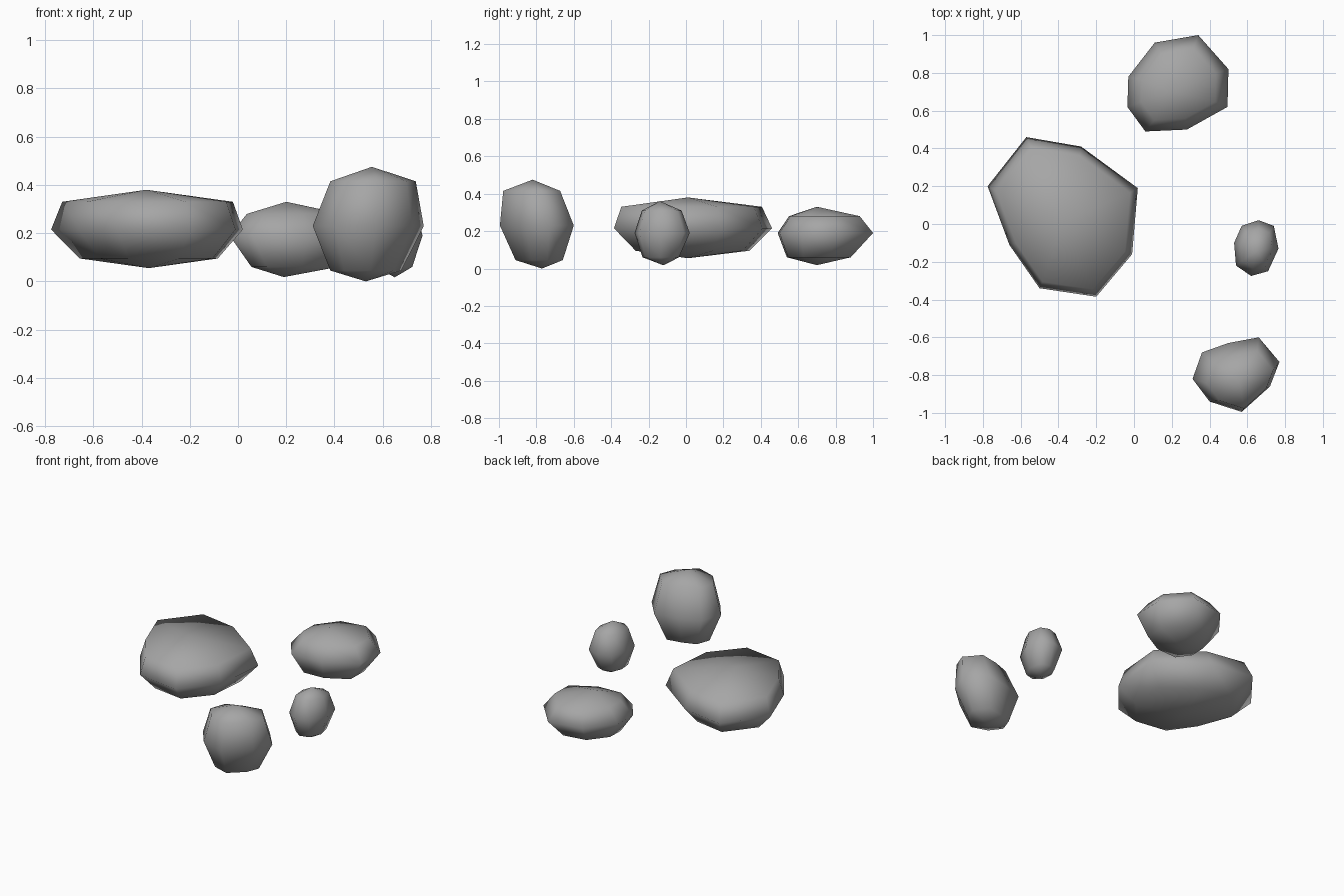
import bpy
import bmesh

cube = bpy.data.objects.get("Cube")
if cube:
    bpy.data.objects.remove(cube, do_unlink=True)

stone = bpy.data.materials.new("stone_grey")
stone.use_nodes = True
grey = (0.38, 0.38, 0.38, 1.0)
stone.diffuse_color = grey
stone.node_tree.nodes["Principled BSDF"].inputs["Base Color"].default_value = grey


def make_rock(name, outline, waist, upper, lower, top, bottom):
    """Loft a widest outline to scaled rings above and below, closed by two peaks.
    upper and lower are (scale, x centre, y centre, z); top and bottom are points."""
    cx = (min(p[0] for p in outline) + max(p[0] for p in outline)) / 2
    cy = (min(p[1] for p in outline) + max(p[1] for p in outline)) / 2
    bm = bmesh.new()
    rings = []
    for scale, x, y, z in (lower, (1, cx, cy, waist), upper):
        rings.append([bm.verts.new((x + (px - cx) * scale, y + (py - cy) * scale, z))
                      for px, py in outline])
    low, high = bm.verts.new(bottom), bm.verts.new(top)
    count = len(outline)
    for i in range(count):
        j = (i + 1) % count
        for a, b in zip(rings, rings[1:]):
            bm.faces.new((a[i], a[j], b[j], b[i]))
        bm.faces.new((rings[-1][i], rings[-1][j], high))
        bm.faces.new((rings[0][j], rings[0][i], low))
    bmesh.ops.recalc_face_normals(bm, faces=bm.faces)
    for face in bm.faces:
        face.smooth = True
    mesh = bpy.data.meshes.new(name)
    bm.to_mesh(mesh)
    bm.free()
    mesh.materials.append(stone)
    rock = bpy.data.objects.new(name, mesh)
    bpy.context.collection.objects.link(rock)


# Broad flat slab
make_rock("large_flat_rock",
          [(-0.57, 0.46), (-0.28, 0.41), (0.02, 0.19), (-0.01, -0.16),
           (-0.2, -0.385), (-0.5, -0.34), (-0.66, -0.11), (-0.775, 0.2)],
          0.215, (0.89, -0.375, 0.03, 0.33), (0.72, -0.37, 0.035, 0.095),
          (-0.38, 0.01, 0.38), (-0.37, 0.01, 0.055))

# Rounded rock at the back
make_rock("back_rock",
          [(0.11, 0.96), (0.34, 1.0), (0.5, 0.82), (0.495, 0.62),
           (0.28, 0.5), (0.06, 0.49), (-0.035, 0.62), (-0.03, 0.78)],
          0.19, (0.74, 0.235, 0.74, 0.28), (0.67, 0.235, 0.71, 0.06),
          (0.2, 0.7, 0.33), (0.19, 0.7, 0.018))

# Tall rock at the front
make_rock("front_rock",
          [(0.5, -0.63), (0.66, -0.6), (0.77, -0.73), (0.72, -0.86),
           (0.57, -0.995), (0.4, -0.94), (0.31, -0.82), (0.36, -0.68)],
          0.23, (0.77, 0.56, -0.825, 0.415), (0.64, 0.53, -0.785, 0.045),
          (0.555, -0.82, 0.475), (0.53, -0.77, 0.0))

# Small rock at the side
make_rock("small_rock",
          [(0.66, 0.02), (0.74, -0.01), (0.765, -0.13), (0.71, -0.25),
           (0.62, -0.275), (0.54, -0.22), (0.53, -0.1), (0.57, -0.01)],
          0.19, (0.72, 0.65, -0.13, 0.31), (0.66, 0.645, -0.135, 0.06),
          (0.65, -0.14, 0.36), (0.65, -0.12, 0.017))
